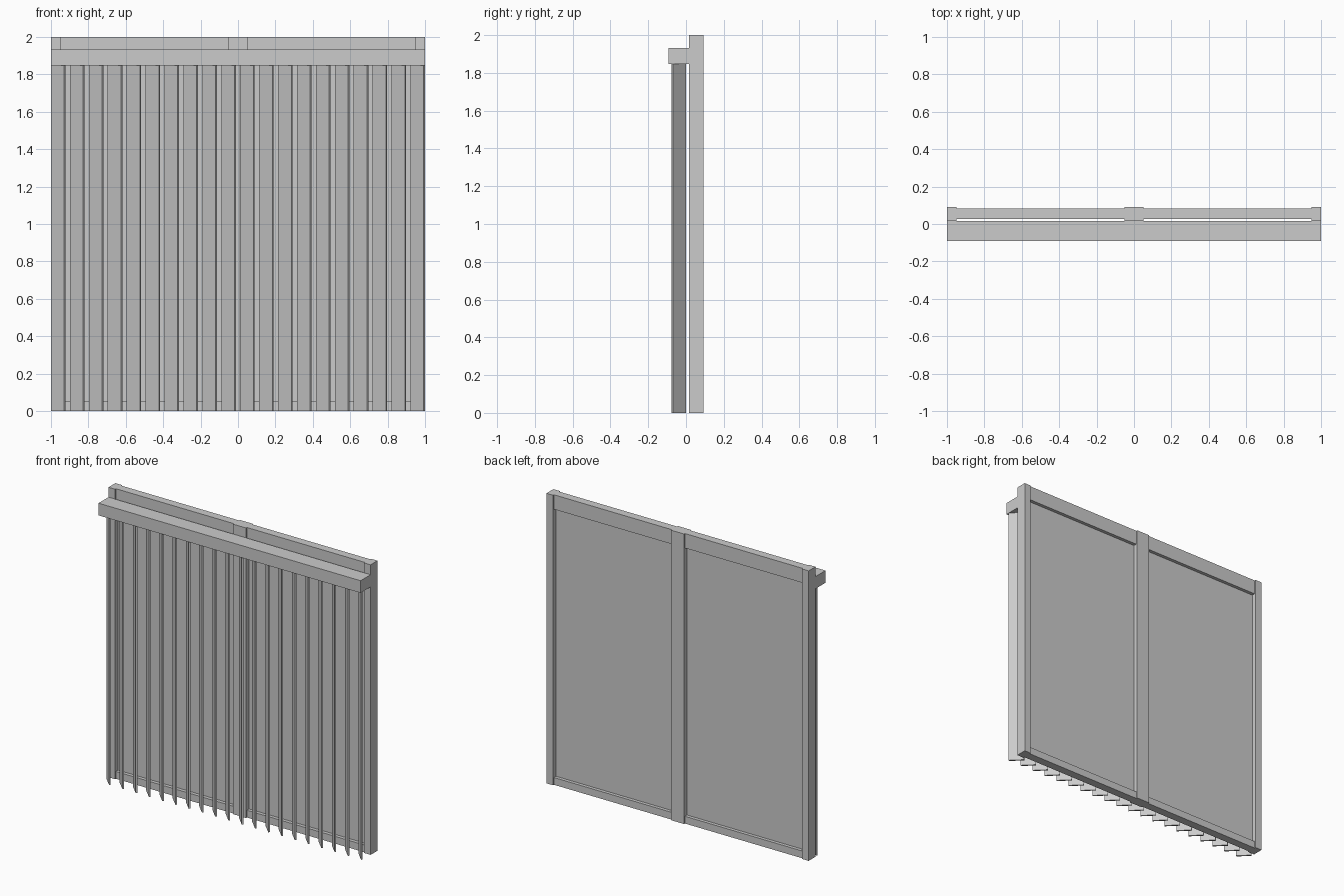
import bpy, math

if "Cube" in bpy.data.objects:
    bpy.data.objects.remove(bpy.data.objects["Cube"])


def box(name, x, y, z, turn=0.0):
    """Box from (min, max) ranges, optionally turned about its vertical axis."""
    r = (x, y, z)
    bpy.ops.mesh.primitive_cube_add(size=1, location=[(a + b) / 2 for a, b in r])
    ob = bpy.context.object
    ob.name = name
    ob.scale = [b - a for a, b in r]
    ob.rotation_euler.z = turn
    bpy.ops.object.transform_apply(location=False, rotation=False, scale=True)
    return ob


POST_Y, RAIL_Y, GLASS_Y = (0.017, 0.092), (0.026, 0.083), (0.050, 0.060)

# Upright posts
for name, x in (("left_post", (-1, -0.95)), ("centre_post", (-0.05, 0.05)),
                ("right_post", (0.95, 1))):
    box(name, x, POST_Y, (0, 2))

# Rails and glass panes of both door panels
for side, x in (("left", (-0.95, -0.05)), ("right", (0.05, 0.95))):
    box(side + "_top_rail", x, RAIL_Y, (1.9, 2))
    box(side + "_bottom_rail", x, RAIL_Y, (0, 0.05))
    box(side + "_glass", x, GLASS_Y, (0.05, 1.9))

# Blind head rail
box("blind_head_rail", (-1, 1), (-0.092, 0.017), (1.848, 1.932))

# Vertical slats turned 45 degrees
COUNT, LENGTH, THICK, END, MID_Y = 20, 0.1, 0.01, 0.961, -0.038
for i in range(COUNT):
    cx = -END + 2 * END * i / (COUNT - 1)
    box(f"blind_slat_{i + 1}", (cx - LENGTH / 2, cx + LENGTH / 2),
        (MID_Y - THICK / 2, MID_Y + THICK / 2), (0, 1.848), -math.pi / 4)
